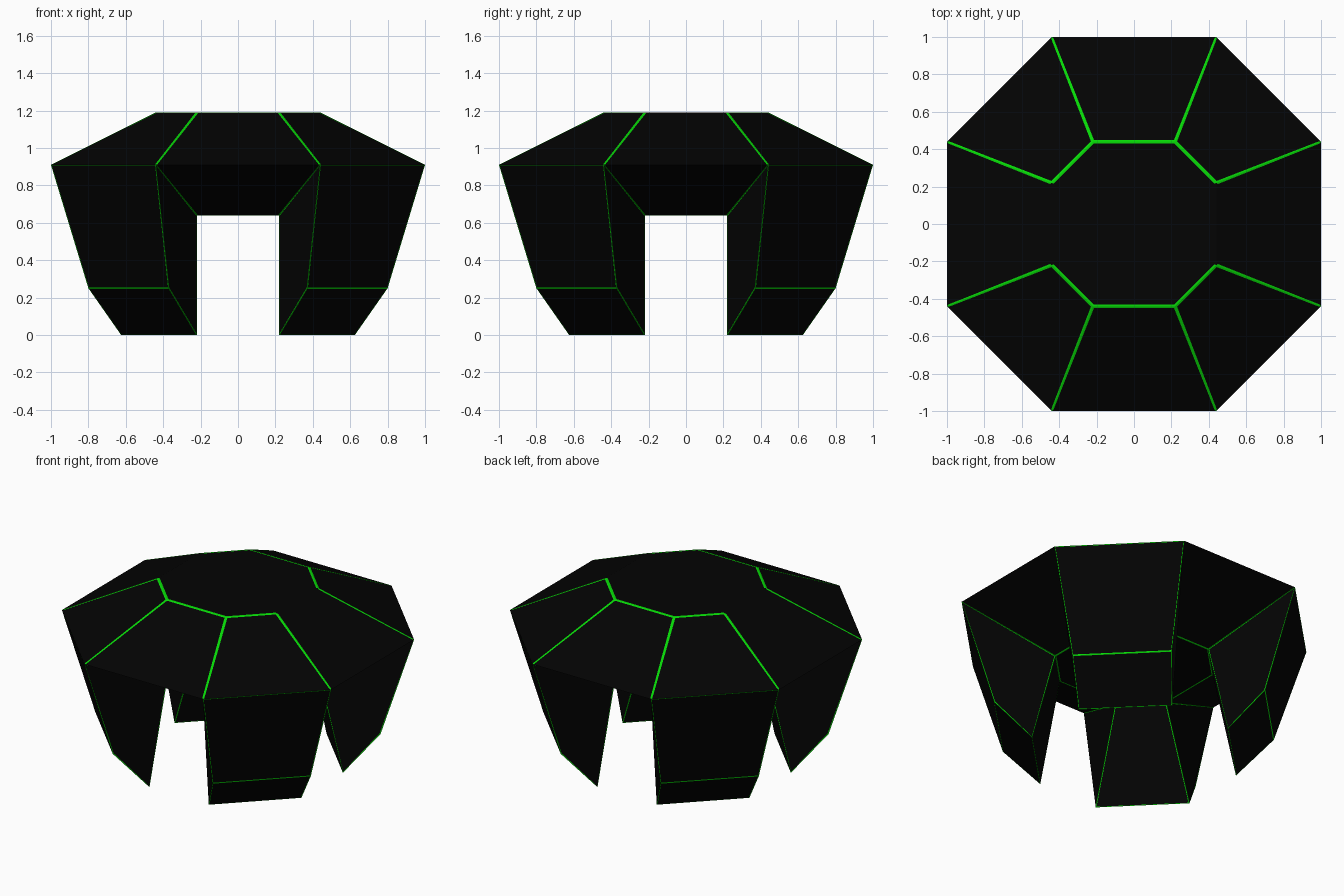
import bpy, bmesh

if "Cube" in bpy.data.objects:
    bpy.data.objects.remove(bpy.data.objects["Cube"])


def material(name, rgb):
    m = bpy.data.materials.new(name)
    m.diffuse_color = (*rgb, 1.0)
    m.use_nodes = True
    m.node_tree.nodes["Principled BSDF"].inputs["Base Color"].default_value = m.diffuse_color
    return m


black = material("black_panel", (0.001, 0.001, 0.001))
green = material("green_seam", (0.002, 0.7, 0.002))

bm = bmesh.new()


def octagon(a, b, z):
    """Ring of 8 vertices; even sides face the axes, odd sides the diagonals."""
    pts = [(a, -b), (a, b), (b, a), (-b, a), (-a, b), (-a, -b), (-b, -a), (b, -a)]
    return [bm.verts.new((x, y, z)) for x, y in pts]


top = octagon(0.44, 0.22, 1.19)
rim = octagon(1.0, 0.44, 0.91)
shin = octagon(0.80, 0.37, 0.25)
foot = octagon(0.625, 0.22, 0.0)
ceiling = octagon(0.44, 0.22, 0.64)

# Roof plate and ceiling
roof = [bm.faces.new(top)]
body = [bm.faces.new(ceiling[::-1])]

for i in range(8):
    j = (i + 1) % 8

    def band(a, b):
        return bm.faces.new((b[i], b[j], a[j], a[i]))

    # Roof slope
    roof.append(band(top, rim))
    if i % 2 == 0:
        # Archway underside between two legs
        body.append(band(rim, ceiling))
    else:
        # Leg: outer panel, toe, inner face and two cheeks
        body += [band(rim, shin), band(shin, foot), band(foot, ceiling)]
        body.append(bm.faces.new((rim[i], ceiling[i], foot[i], shin[i])))
        body.append(bm.faces.new((rim[j], shin[j], foot[j], ceiling[j])))

bmesh.ops.recalc_face_normals(bm, faces=bm.faces[:])
corners = set(bm.verts)


def seams(faces, width, is_roof):
    """Inset thin borders and paint those along a seam edge green."""
    for f in bmesh.ops.inset_individual(bm, faces=faces, thickness=width)["faces"]:
        ends = [v.co for v in f.verts if v in corners]
        if len(ends) != 2:
            continue
        mid = (ends[0] + ends[1]) / 2
        on_rim = max(abs(p.z - 0.91) for p in ends) < 0.01
        arch_rim = on_rim and min(abs(mid.x), abs(mid.y)) < 0.1
        if min(p.z for p in ends) > 1.1:
            # Top plate outline, open on the two x sides
            f.material_index = int(abs(mid.y) > 0.1)
        else:
            f.material_index = int(not arch_rim and not (on_rim and is_roof))


seams(body, 0.007, False)
seams(roof, 0.011, True)

mesh = bpy.data.meshes.new("octagonal_canopy_on_legs")
bm.to_mesh(mesh)
bm.free()
mesh.materials.append(black)
mesh.materials.append(green)
obj = bpy.data.objects.new("octagonal_canopy_on_legs", mesh)
bpy.context.collection.objects.link(obj)
